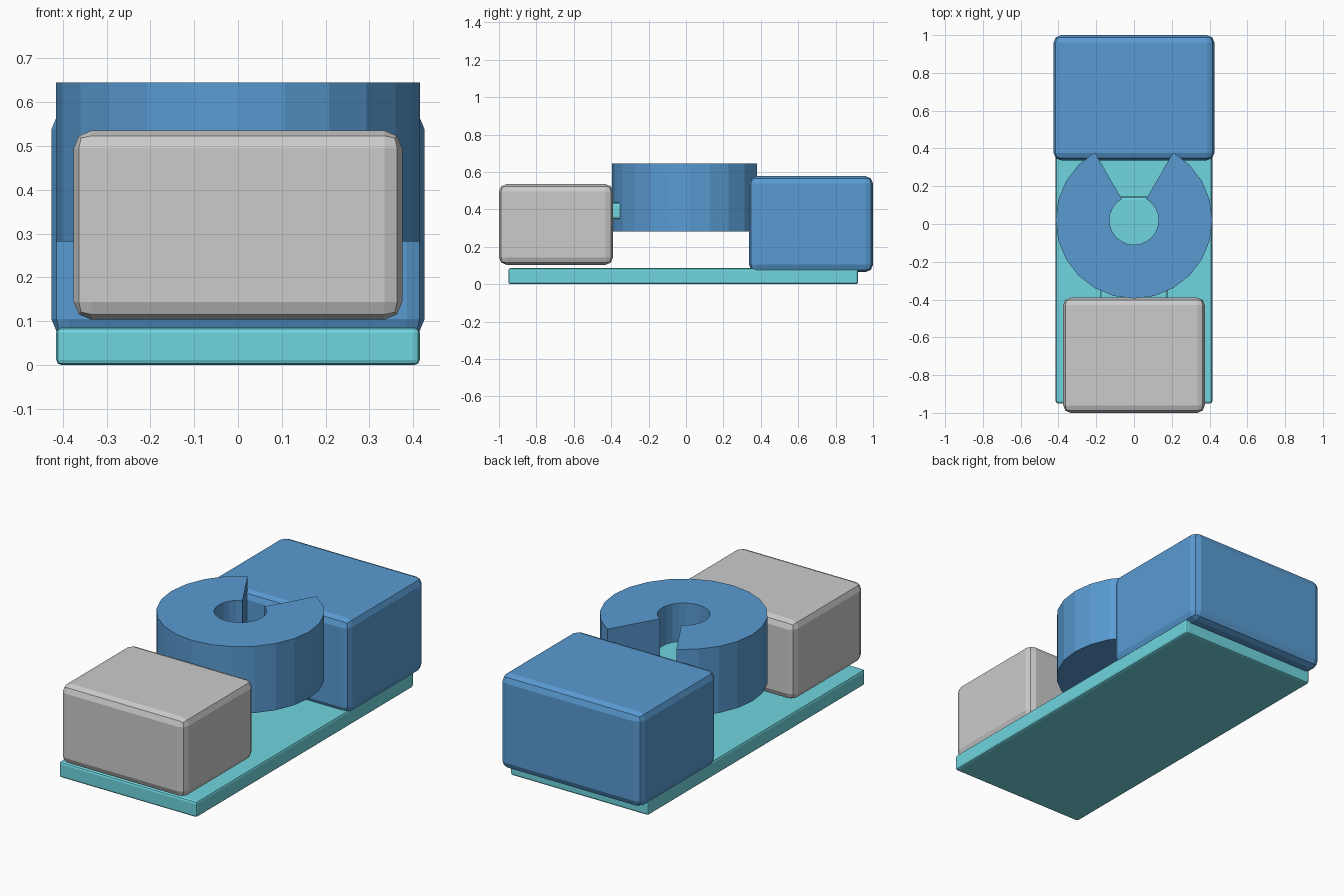
import bpy, bmesh
from math import sin, cos, radians

if "Cube" in bpy.data.objects:
    bpy.data.objects.remove(bpy.data.objects["Cube"])


def material(name, rgb):
    m = bpy.data.materials.new(name)
    m.diffuse_color = (*rgb, 1)
    m.use_nodes = True
    m.node_tree.nodes["Principled BSDF"].inputs["Base Color"].default_value = m.diffuse_color
    return m


BLUE = material("blue", (0.10, 0.33, 0.65))
CYAN = material("cyan", (0.16, 0.67, 0.74))


def add_object(name, bm, mat):
    bmesh.ops.recalc_face_normals(bm, faces=bm.faces)
    mesh = bpy.data.meshes.new(name)
    bm.to_mesh(mesh)
    bm.free()
    ob = bpy.data.objects.new(name, mesh)
    bpy.context.collection.objects.link(ob)
    if mat:
        mesh.materials.append(mat)
    return ob


def box(name, half_x, y, z, bevel, mat=None):
    """Box centred on x, spanning the y and z ranges, with rounded edges."""
    bm = bmesh.new()
    bmesh.ops.create_cube(bm, size=1)
    for v in bm.verts:
        v.co = (v.co.x * 2 * half_x,
                y[0] + (v.co.y + 0.5) * (y[1] - y[0]),
                z[0] + (v.co.z + 0.5) * (z[1] - z[0]))
    ob = add_object(name, bm, mat)
    mod = ob.modifiers.new("rounded_edges", 'BEVEL')
    mod.width = bevel
    mod.segments = 2
    return ob


def open_ring(name, centre_y, r_in, r_out, z, gap, steps, mat):
    """C-shaped ring whose gap (half angle, degrees) faces +y."""
    bm = bmesh.new()
    sections = []
    for i in range(steps + 1):
        a = radians(gap + (360 - 2 * gap) * i / steps)
        sections.append([bm.verts.new((r * sin(a), centre_y + r * cos(a), h))
                         for r, h in ((r_in, z[0]), (r_out, z[0]),
                                      (r_out, z[1]), (r_in, z[1]))])
    for a, b in zip(sections, sections[1:]):
        for k in range(4):
            n = (k + 1) % 4
            bm.faces.new((a[k], a[n], b[n], b[k]))
    bm.faces.new(sections[0])
    bm.faces.new(sections[-1])
    return add_object(name, bm, mat)


# Base plate
box("base_plate", 0.415, (-0.95, 0.92), (0.0, 0.086), 0.012, CYAN)
# Blocks at the two ends
box("front_block", 0.375, (-1.0, -0.39), (0.104, 0.535), 0.04)
box("rear_block", 0.426, (0.337, 1.0), (0.065, 0.578), 0.04, BLUE)
# Raised C-shaped ring opening toward the rear block
open_ring("open_ring", 0.02, 0.13, 0.415, (0.282, 0.645), 30, 20, BLUE)
# Bar joining the front block to the ring
box("connecting_bar", 0.178, (-0.6, 0.145), (0.348, 0.436), 0.015, CYAN)
